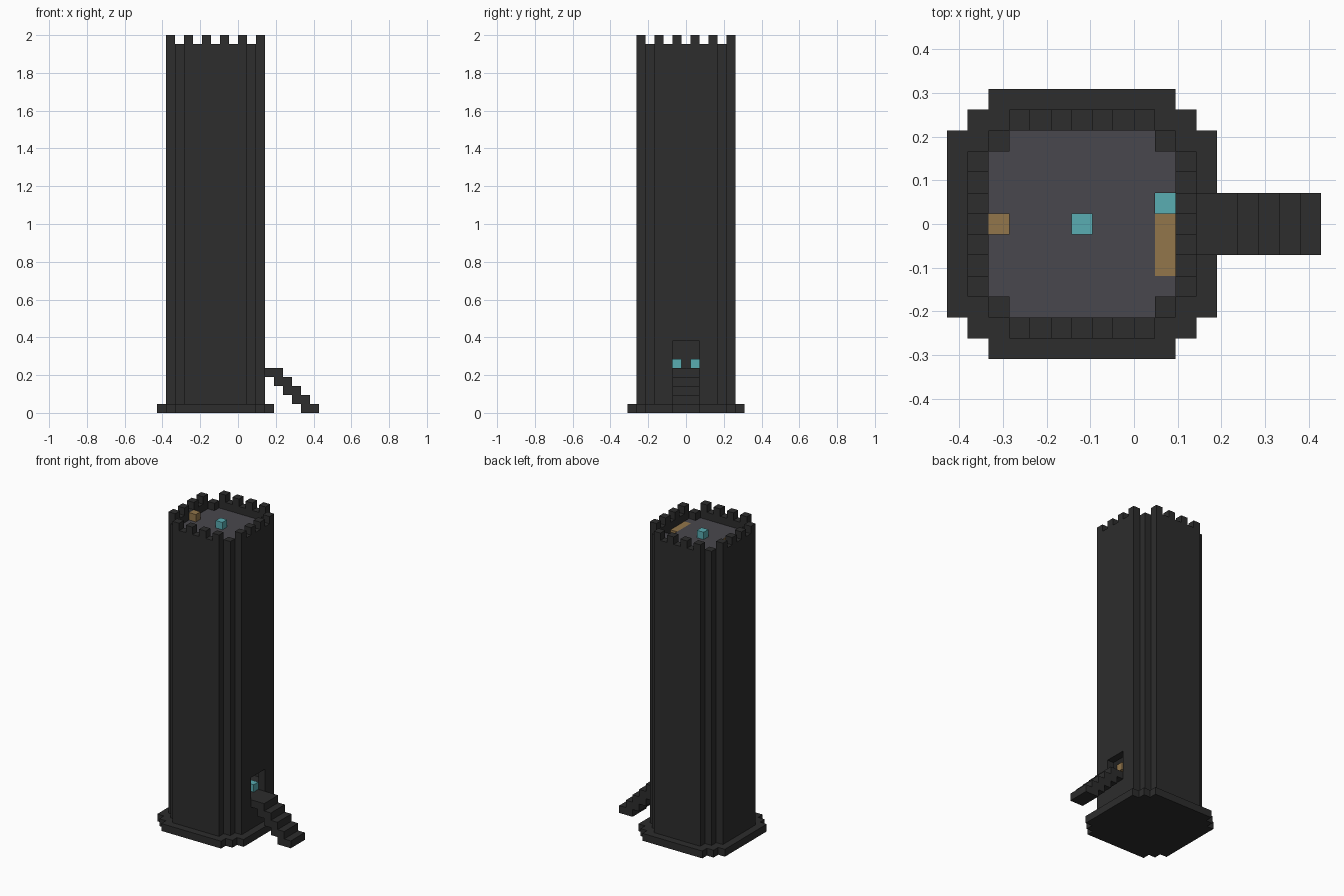
import bpy
import bmesh
from mathutils import Matrix, Vector

if "Cube" in bpy.data.objects:
    bpy.data.objects.remove(bpy.data.objects["Cube"], do_unlink=True)

U = 2 / 42      # one block
CX = -2.5       # tower axis, in blocks


def material(name, rgb):
    m = bpy.data.materials.new(name)
    m.use_nodes = True
    m.diffuse_color = (*rgb, 1)
    m.node_tree.nodes["Principled BSDF"].inputs["Base Color"].default_value = (*rgb, 1)
    return m


STONE = material("dark stone", (0.026, 0.026, 0.026))
FLOOR = material("grey floor", (0.066, 0.064, 0.074))
WOOD = material("wood", (0.29, 0.18, 0.07))
GLOW = material("turquoise", (0.1, 0.42, 0.45))


def finish(name, bm, mat):
    bmesh.ops.recalc_face_normals(bm, faces=bm.faces)
    bm.transform(Matrix.Scale(U, 4) @ Matrix.Translation((CX, 0, 0)))
    mesh = bpy.data.meshes.new(name)
    bm.to_mesh(mesh)
    bm.free()
    mesh.materials.append(mat)
    bpy.context.collection.objects.link(bpy.data.objects.new(name, mesh))


def boxes(name, mat, spans):
    """Join boxes given as (low corner, high corner), in blocks from the tower axis."""
    bm = bmesh.new()
    for low, high in spans:
        low, high = Vector(low), Vector(high)
        place = Matrix.Translation((low + high) / 2) @ Matrix.Diagonal((*(high - low), 1))
        bmesh.ops.create_cube(bm, size=1, matrix=place)
    finish(name, bm, mat)


def cell(x, y, z):
    return (x - .5, y - .5, z), (x + .5, y + .5, z + 1)


def stepped_plate(name, mat, corner, z0, z1):
    """Extrude a square outline whose notched corner repeats four times."""
    bm = bmesh.new()
    turns = [Matrix.Rotation(i * 1.5707963, 3, 'Z') for i in range(4)]
    face = bm.faces.new([bm.verts.new(t @ Vector((x, y, z0))) for t in turns for x, y in corner])
    top = bmesh.ops.extrude_face_region(bm, geom=[face])["geom"]
    bmesh.ops.translate(bm, vec=(0, 0, z1 - z0),
                        verts=[v for v in top if isinstance(v, bmesh.types.BMVert)])
    finish(name, bm, mat)


# Foot of the tower and solid core up to the entrance floor
stepped_plate("base_plate", STONE,
              [(6.5, 4.5), (5.5, 4.5), (5.5, 5.5), (4.5, 5.5), (4.5, 6.5)], 0, 1)
stepped_plate("entrance_floor", STONE, [(4.5, 3.5), (3.5, 3.5), (3.5, 4.5)], 1, 5)

# Walls, with the doorway left open on the stair side
TOP = 41
boxes("front_wall", STONE, [((-3.5, -5.5, 1), (3.5, -4.5, TOP))])
boxes("back_wall", STONE, [((-3.5, 4.5, 1), (3.5, 5.5, TOP))])
boxes("plain_side_wall", STONE, [((-5.5, -3.5, 1), (-4.5, 3.5, TOP))])
boxes("door_side_wall", STONE, [
    ((4.5, -3.5, 1), (5.5, -1.5, TOP)),
    ((4.5, 1.5, 1), (5.5, 3.5, TOP)),
    ((4.5, -1.5, 1), (5.5, 1.5, 5)),
    ((4.5, -1.5, 8), (5.5, 1.5, TOP))])
boxes("corner_columns", STONE, [
    ((x - .5, y - .5, 1), (x + .5, y + .5, TOP)) for x in (-4, 4) for y in (-4, 4)])

# Battlements on every second block
merlons = []
for a in (-3, -1, 1, 3):
    for side in (-5, 5):
        merlons += [cell(a, side, TOP), cell(side, a, TOP)]
boxes("battlements", STONE, merlons)

# Roof floor with a hatch opening and wooden landing
boxes("roof_floor", FLOOR, [
    ((-4.5, -3.5, 39), (-3.5, 3.5, 40)),
    ((-3.5, -4.5, 39), (3.5, 4.5, 40)),
    ((3.5, -3.5, 39), (4.5, -2.5, 40)),
    ((3.5, 1.5, 39), (4.5, 3.5, 40))])
boxes("hatch_landing", WOOD, [((3.5, -2.5, 39), (4.5, .5, 40))])
boxes("roof_crate", WOOD, [cell(-4, 0, 40)])
boxes("roof_lamp", GLOW, [cell(0, 0, 40)])

# Inner wooden steps climbing around three walls
path = [(3 - i, -4) for i in range(7)]
path += [(-4, i - 3) for i in range(7)]
path += [(i - 3, 4) for i in range(7)]
boxes("inner_steps", WOOD, [cell(x, y, 6 + 1.55 * i) for i, (x, y) in enumerate(path)])

# Lamps just inside the doorway
boxes("door_lamps", GLOW, [cell(4, y, 5) for y in (-1, 1)])

# Outer stair, five overlapping slabs
boxes("outer_stair", STONE, [
    ((5.5 + i, -1.5, 4 - i), (7.5 + i, 1.5, 5 - i)) for i in range(5)])
